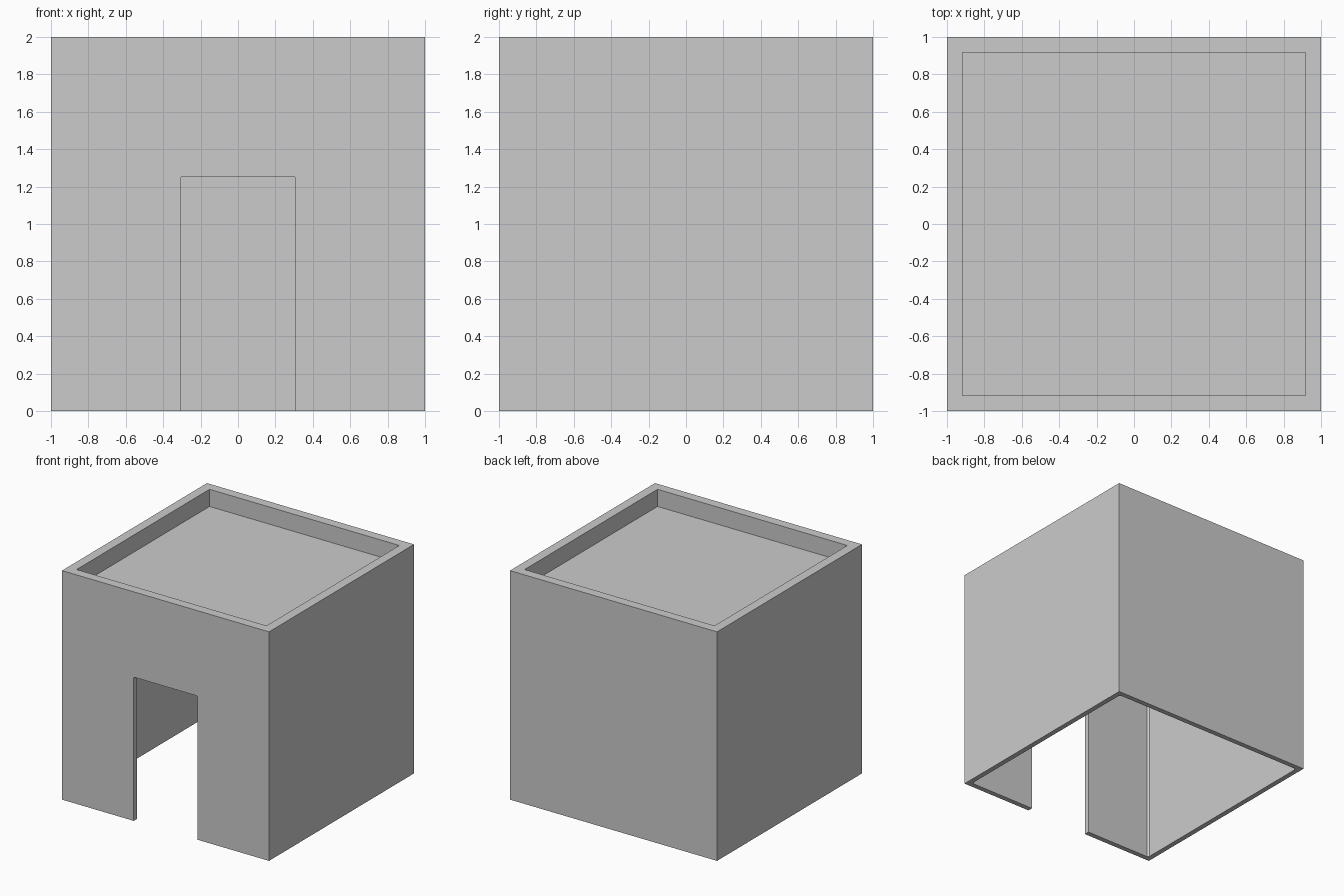
import bpy, bmesh

if "Cube" in bpy.data.objects:
    bpy.data.objects.remove(bpy.data.objects["Cube"])


def box(name, lo, hi, bevel=0.0, axis=None):
    """Box between two corners; optionally bevels the edges running along one axis."""
    bm = bmesh.new()
    bmesh.ops.create_cube(bm, size=1)
    for v in bm.verts:
        v.co = [l + (c + 0.5) * (h - l) for c, l, h in zip(v.co, lo, hi)]
    if bevel:
        edges = [e for e in bm.edges
                 if abs((e.verts[0].co - e.verts[1].co).normalized()[axis]) > 0.9]
        bmesh.ops.bevel(bm, geom=edges, offset=bevel, segments=1, affect='EDGES')
    mesh = bpy.data.meshes.new(name)
    bm.to_mesh(mesh)
    bm.free()
    obj = bpy.data.objects.new(name, mesh)
    bpy.context.collection.objects.link(obj)
    return obj


def cut(target, cutter):
    mod = target.modifiers.new(cutter.name, 'BOOLEAN')
    mod.operation = 'DIFFERENCE'
    mod.solver = 'EXACT'
    mod.object = cutter
    cutter.hide_render = True
    cutter.display_type = 'WIRE'


WALL, RIM = 0.045, 0.083
ROOF_TOP, CEILING = 1.85, 1.80
inner, recess = 1 - WALL, 1 - RIM

# Square building shell
house = box("house_shell", (-1, -1, 0), (1, 1, 2))

# Hollow room, open underneath
cut(house, box("room_cutter", (-inner, -inner, -0.5), (inner, inner, CEILING), 0.015, 2))

# Sunken flat roof inside the parapet
cut(house, box("roof_recess_cutter", (-recess, -recess, ROOF_TOP), (recess, recess, 2.5)))

# Front doorway with slightly eased top corners
cut(house, box("doorway_cutter", (-0.307, -1.5, -0.5), (0.307, -0.8, 1.255), 0.008, 1))
